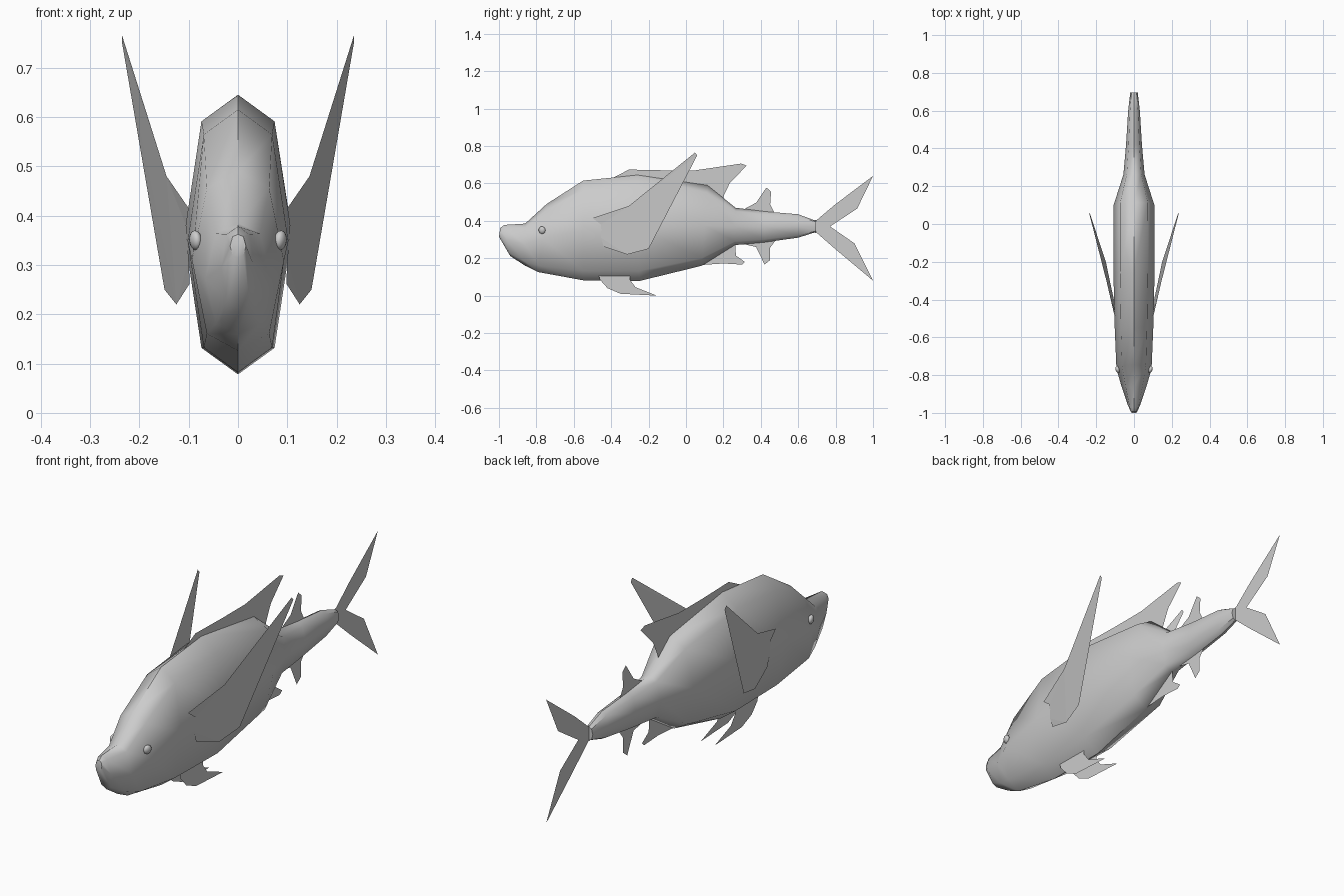
import bpy, bmesh, math

if "Cube" in bpy.data.objects:
    bpy.data.objects.remove(bpy.data.objects["Cube"])


def finish(name, bm):
    bmesh.ops.recalc_face_normals(bm, faces=bm.faces)
    me = bpy.data.meshes.new(name)
    bm.to_mesh(me)
    bm.free()
    ob = bpy.data.objects.new(name, me)
    bpy.context.collection.objects.link(ob)
    return ob


def sheet(name, pts):
    """Flat fin from an outline of (x, y, z) points."""
    bm = bmesh.new()
    f = bm.faces.new([bm.verts.new(p) for p in pts])
    f.normal_update()
    bmesh.ops.triangulate(bm, faces=[f], ngon_method='EAR_CLIP')
    return finish(name, bm)


def fin(name, outline, x=0.0):
    return sheet(name, [(x, y, z) for y, z in outline])


# Body: eight-sided rings lofted along the length
# (top y, top z, bottom y, bottom z, half width)
stations = [
    (-.993, .362, -1.0, .315, .016),
    (-.972, .378, -.94, .212, .034),
    (-.86, .385, -.86, .16, .066),
    (-.745, .49, -.79, .126, .093),
    (-.55, .615, -.55, .082, .102),
    (-.26, .645, -.25, .078, .109),
    (.115, .59, .085, .16, .108),
    (.265, .47, .26, .27, .056),
    (.42, .45, .42, .285, .042),
    (.60, .435, .60, .31, .031),
    (.695, .40, .695, .34, .02),
]
section = [(0, 1), (.68, .81), (1, 0), (.68, -.81),
           (0, -1), (-.68, -.81), (-1, 0), (-.68, .81)]
bm = bmesh.new()
rings = []
for yt, zt, yb, zb, w in stations:
    rings.append([bm.verts.new((u * w, (yt + yb) / 2 + v * (yt - yb) / 2,
                                (zt + zb) / 2 + v * (zt - zb) / 2))
                  for u, v in section])
for a, b in zip(rings, rings[1:]):
    for i in range(8):
        j = (i + 1) % 8
        bm.faces.new((a[i], a[j], b[j], b[i]))
bm.faces.new(rings[0])
bm.faces.new(rings[-1])
for f in bm.faces:
    f.smooth = True
body = finish("body", bm)
bpy.context.view_layer.objects.active = body
body.select_set(True)
bpy.ops.object.shade_smooth_by_angle(angle=math.radians(50))

# Fins on the centre line
fin("tail_fin", [(.66, .40), (.70, .405), (.797, .487), (1, .64), (.915, .465), (.77, .37),
                 (.90, .28), (1, .08), (.797, .25), (.70, .335), (.66, .34)])
fin("dorsal_fin", [(-.39, .63), (-.305, .674), (-.12, .67), (.05, .67), (.295, .706),
                   (.325, .695), (.235, .604), (.20, .53), (.20, .48), (.05, .57)])
fin("rear_dorsal_fin", [(.27, .45), (.31, .462), (.375, .497), (.43, .578), (.455, .556),
                        (.45, .487), (.48, .43)])
fin("anal_fin", [(.06, .18), (.085, .164), (.20, .172), (.30, .166), (.315, .18),
                 (.267, .214), (.262, .29), (.18, .25)])
fin("rear_anal_fin", [(.29, .30), (.31, .275), (.375, .26), (.42, .166), (.45, .19),
                      (.45, .257), (.49, .31)])

# Paired pelvic fins, pectoral fins and eyes
for side, s in (("right", 1), ("left", -1)):
    fin("pelvic_fin_" + side, [(-.47, .12), (-.46, .085), (-.42, .04), (-.35, .01),
                               (-.155, 0), (-.27, .045), (-.30, .085), (-.30, .12)], s * .035)
    sheet("pectoral_fin_" + side, [
        (s * x, y, z) for x, y, z in [
            (.10, -.50, .415), (.145, -.305, .48), (.235, .048, .765), (.235, .06, .75),
            (.149, -.20, .25), (.125, -.315, .22), (.098, -.44, .262),
            (.10, -.455, .31), (.105, -.455, .38)]])
    bpy.ops.mesh.primitive_uv_sphere_add(segments=12, ring_count=8, radius=.019,
                                         location=(s * .086, -.77, .35),
                                         rotation=(0, s * .1, -s * .3))
    eye = bpy.context.object
    eye.name = "eye_" + side
    eye.scale = (.65, 1, 1.05)
    bpy.ops.object.shade_smooth()
